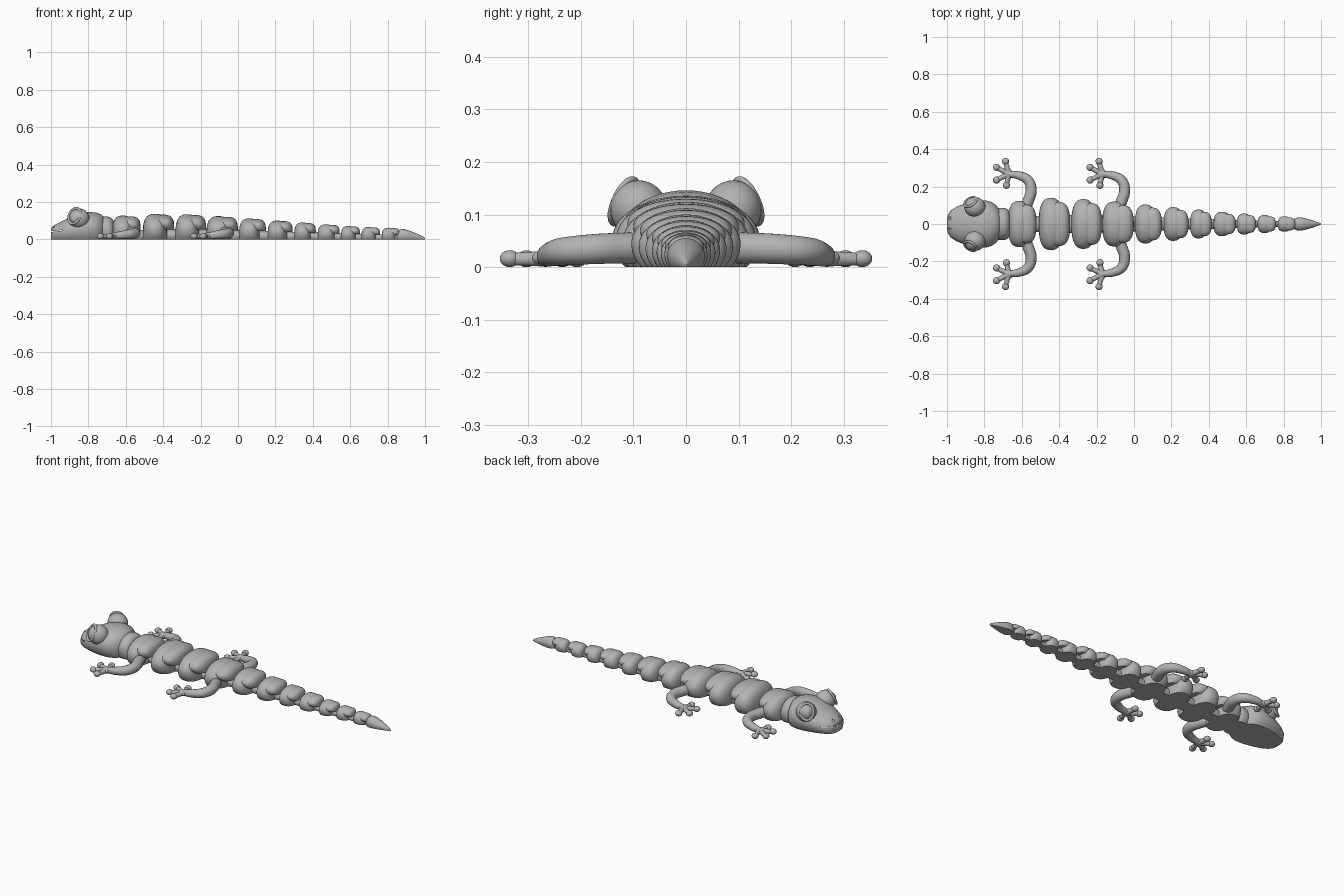
import bpy, bmesh, math
from mathutils import Vector, Euler

cube = bpy.data.objects.get("Cube")
if cube:
    bpy.data.objects.remove(cube, do_unlink=True)

grey = bpy.data.materials.new("plain grey")
grey.use_nodes = True
grey.diffuse_color = (0.45, 0.45, 0.45, 1)
grey.node_tree.nodes["Principled BSDF"].inputs["Base Color"].default_value = (0.45, 0.45, 0.45, 1)


def finish(bm, name):
    bmesh.ops.recalc_face_normals(bm, faces=bm.faces)
    mesh = bpy.data.meshes.new(name)
    bm.to_mesh(mesh)
    bm.free()
    mesh.materials.append(grey)
    ob = bpy.data.objects.new(name, mesh)
    bpy.context.collection.objects.link(ob)
    smooth(ob)
    return ob


def smooth(ob):
    bpy.ops.object.select_all(action='DESELECT')
    ob.select_set(True)
    bpy.context.view_layer.objects.active = ob
    bpy.ops.object.shade_smooth_by_angle(angle=math.radians(40))


def loft(name, sections, base=0.0, n=32, tuck=0.6):
    """Skin rounded sections (x, half width, height) that are flat underneath."""
    bm = bmesh.new()
    rings = []
    for x, w, h in sections:
        ring = []
        for i in range(n + 1):
            a = -tuck + (math.pi + 2 * tuck) * i / n
            s = math.sin(a)
            z = 0.4 * h * (1 + s / math.sin(tuck)) if s < 0 else h * (0.4 + 0.6 * s)
            ring.append(bm.verts.new((x, w * math.cos(a), base + z)))
        rings.append(ring)
    for r, q in zip(rings, rings[1:]):
        for i in range(n + 1):
            j = (i + 1) % (n + 1)
            bm.faces.new((r[i], r[j], q[j], q[i]))
    bm.faces.new(rings[0])
    bm.faces.new(rings[-1])
    return finish(bm, name)


def barrel(name, x0, x1, w, h, base=0.0, power=2.6, steps=18):
    """Lofted pillow between x0 and x1."""
    secs = []
    for i in range(steps + 1):
        t = -math.cos(math.pi * (0.02 + 0.96 * i / steps))
        s = (1 - abs(t) ** power) ** (1 / power)
        secs.append(((x0 + x1) / 2 + t * (x1 - x0) / 2, w * s, h * s ** 0.7))
    return loft(name, secs, base)


def ball(name, centre, size, turn=(0, 0, 0)):
    bm = bmesh.new()
    bmesh.ops.create_uvsphere(bm, u_segments=28, v_segments=16, radius=1)
    rot = Euler(turn).to_matrix()
    for v in bm.verts:
        v.co = Vector(centre) + rot @ Vector(a * b for a, b in zip(v.co, size))
    return finish(bm, name)


def tube(name, points, radii):
    """Tapered round limb along a smooth path."""
    cu = bpy.data.curves.new(name, 'CURVE')
    cu.dimensions = '3D'
    cu.bevel_depth = 1
    cu.bevel_resolution = 5
    cu.use_fill_caps = True
    sp = cu.splines.new('BEZIER')
    sp.bezier_points.add(len(points) - 1)
    for bp, p, r in zip(sp.bezier_points, points, radii):
        bp.co, bp.radius = p, r
        bp.handle_left_type = bp.handle_right_type = 'AUTO'
    ob = bpy.data.objects.new(name, cu)
    bpy.context.collection.objects.link(ob)
    bpy.ops.object.select_all(action='DESELECT')
    ob.select_set(True)
    bpy.context.view_layer.objects.active = ob
    bpy.ops.object.convert(target='MESH')
    ob = bpy.context.object
    ob.data.materials.clear()
    ob.data.materials.append(grey)
    smooth(ob)


def carve(target, cutter):
    mod = target.modifiers.new("carve", 'BOOLEAN')
    mod.operation, mod.object, mod.solver = 'DIFFERENCE', cutter, 'EXACT'
    bpy.context.view_layer.objects.active = target
    bpy.ops.object.modifier_apply(modifier=mod.name)
    bpy.data.objects.remove(cutter, do_unlink=True)


# Head with carved mouth and nostrils
head = loft("head", [
    (-1.0, .025, .055), (-.995, .05, .066), (-.98, .072, .077), (-.95, .092, .092),
    (-.91, .108, .112), (-.87, .12, .132), (-.83, .127, .143), (-.79, .126, .146),
    (-.76, .117, .143), (-.735, .098, .135), (-.715, .07, .118), (-.705, .035, .09)])
bm = bmesh.new()
bmesh.ops.create_cube(bm, size=1)
for v in bm.verts:
    x, y, z = v.co
    v.co = (-.985 + .09 * x, .4 * y, .043 + .01 * x + .004 * z)
carve(head, finish(bm, "mouth_cutter"))
for side in (-1, 1):
    carve(head, ball("nostril_cutter", (-.985, .03 * side, .07), (.008, .008, .01)))

# Bulging eyes with a lid rim and a lens
for side, label in ((1, "left"), (-1, "right")):
    ball(label + "_eye_socket", (-.85, .09 * side, .11), (.056, .054, .055))
    centre = Vector((-.868, .107 * side, .119))
    out = Vector((-.45, .75 * side, .4)).normalized()
    bm = bmesh.new()
    bmesh.ops.create_uvsphere(bm, u_segments=28, v_segments=16, radius=1)
    spin = out.to_track_quat('Z', 'Y')
    for v in bm.verts:
        v.co = centre + spin @ Vector((v.co.x * .03, v.co.y * .04, v.co.z * .032))
    finish(bm, label + "_eye_lens")
    ring = [centre + out * .014 + spin @ Vector((.035 * math.cos(a), .045 * math.sin(a), 0))
            for a in (k * math.pi / 8 for k in range(17))]
    tube(label + "_eyelid", ring, [.007] * len(ring))

# Neck
barrel("neck", -.755, -.655, .087, .122)

# Body and tail links: start, end, half width, height
links = [(-.675, -.525, .123, .127), (-.51, -.345, .14, .136), (-.335, -.175, .133, .134),
         (-.17, -.005, .12, .124), (.005, .145, .104, .112), (.158, .288, .09, .1),
         (.3, .412, .077, .09), (.425, .54, .065, .08), (.55, .648, .056, .071),
         (.66, .755, .048, .066), (.768, .86, .041, .062)]
for i, (x0, x1, w, h) in enumerate(links, 1):
    length = x1 - x0
    barrel(f"link_{i}", x0, x0 + .8 * length, w, h)
    # Raised hood over the joint behind
    barrel(f"link_hood_{i}", x0 + .3 * length, x1 + .004, w * .84, h * .58, h * .39)
    # Low joint bar reaching into the next link
    loft(f"joint_{i}", [(x0 + .5 * length, w * .34, h * .4), (x1 + .04, w * .34, h * .4)])

# Front joint and tail tip
loft("neck_joint", [(-.75, .045, .05), (-.62, .045, .05)])
loft("tail_tip", [(.85, .018, .03), (.856, .027, .045), (.87, .034, .055), (.89, .036, .055),
                  (.92, .03, .045), (.96, .018, .029), (.99, .007, .015), (1.0, .002, .006)])

# Legs with four round-tipped toes
toes = [(-.687, .335), (-.735, .303), (-.735, .235), (-.682, .207)]
for shift, end in ((0, "front"), (.5, "back")):
    for side, label in ((1, "left"), (-1, "right")):
        name = f"{end}_{label}"

        def at(x, y, z):
            return (x + shift, y * side, z)

        tube(name + "_leg", [at(-.585, .08, .036), at(-.565, .125, .036), at(-.55, .18, .034),
                             at(-.565, .232, .03), at(-.61, .258, .024), at(-.67, .267, .017)],
             [.03, .03, .029, .027, .023, .017])
        ball(name + "_palm", at(-.672, .267, .017), (.027, .027, .016))
        for k, (x, y) in enumerate(toes, 1):
            tube(f"{name}_toe_{k}", [at(-.67, .267, .016), at(x, y, .015)], [.015, .012])
            ball(f"{name}_toe_tip_{k}", at(x, y, .016), (.019, .019, .016))
